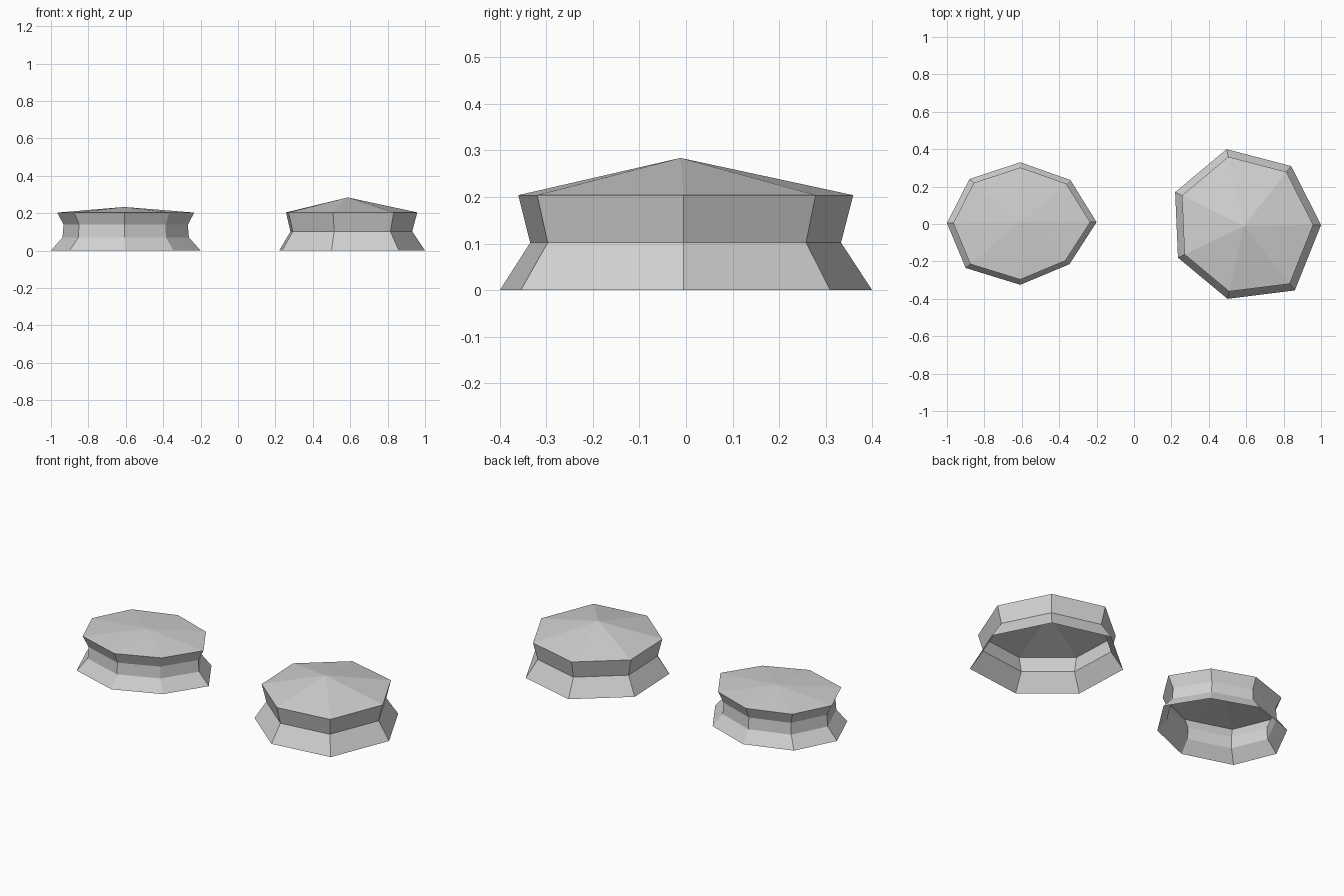
import bpy
import bmesh
from mathutils import Vector

cube = bpy.data.objects.get("Cube")
if cube:
    bpy.data.objects.remove(cube, do_unlink=True)


def make_material(name, colour):
    material = bpy.data.materials.new(name)
    material.use_nodes = True
    material.diffuse_color = colour
    material.node_tree.nodes["Principled BSDF"].inputs["Base Color"].default_value = colour
    return material


def make_pad(name, outline, centre, levels, apex, material):
    """Waisted shell, open below: scaled copies of the outline under a shallow faceted cap."""
    bm = bmesh.new()
    middle = Vector(centre)
    rings = []
    for height, scale in levels:
        ring = []
        for point in outline:
            flat = middle + (Vector(point) - middle) * scale
            ring.append(bm.verts.new((flat.x, flat.y, height)))
        rings.append(ring)

    # Side bands
    count = len(outline)
    for lower, upper in zip(rings, rings[1:]):
        for i in range(count):
            j = (i + 1) % count
            bm.faces.new((lower[i], lower[j], upper[j], upper[i]))

    # Pointed cap
    tip = bm.verts.new(apex)
    rim = rings[-1]
    for i in range(count):
        bm.faces.new((rim[i], rim[(i + 1) % count], tip))

    mesh = bpy.data.meshes.new(name)
    bm.to_mesh(mesh)
    bm.free()
    mesh.materials.append(material)
    pad = bpy.data.objects.new(name, mesh)
    bpy.context.collection.objects.link(pad)
    return pad


grey = make_material("plain grey", (0.64, 0.64, 0.64, 1))

# Seven-sided pad with a single waist and a taller cap
make_pad(
    "left_pad",
    outline=[(1, -0.005), (0.84, 0.31), (0.495, 0.4), (0.22, 0.17),
             (0.235, -0.18), (0.5, -0.4), (0.86, -0.355)],
    centre=(0.585, -0.005),
    levels=[(0, 1), (0.102, 0.835), (0.204, 0.9)],
    apex=(0.587, -0.012, 0.284),
    material=grey,
)

# Eight-sided pad with a straight neck and a low cap
make_pad(
    "right_pad",
    outline=[(-0.2, 0.01), (-0.34, 0.235), (-0.608, 0.33), (-0.88, 0.24),
             (-1, 0.005), (-0.9, -0.235), (-0.608, -0.325), (-0.345, -0.215)],
    centre=(-0.603, 0.005),
    levels=[(0, 1), (0.07, 0.845), (0.138, 0.83), (0.203, 0.915)],
    apex=(-0.608, 0.012, 0.233),
    material=grey,
)
